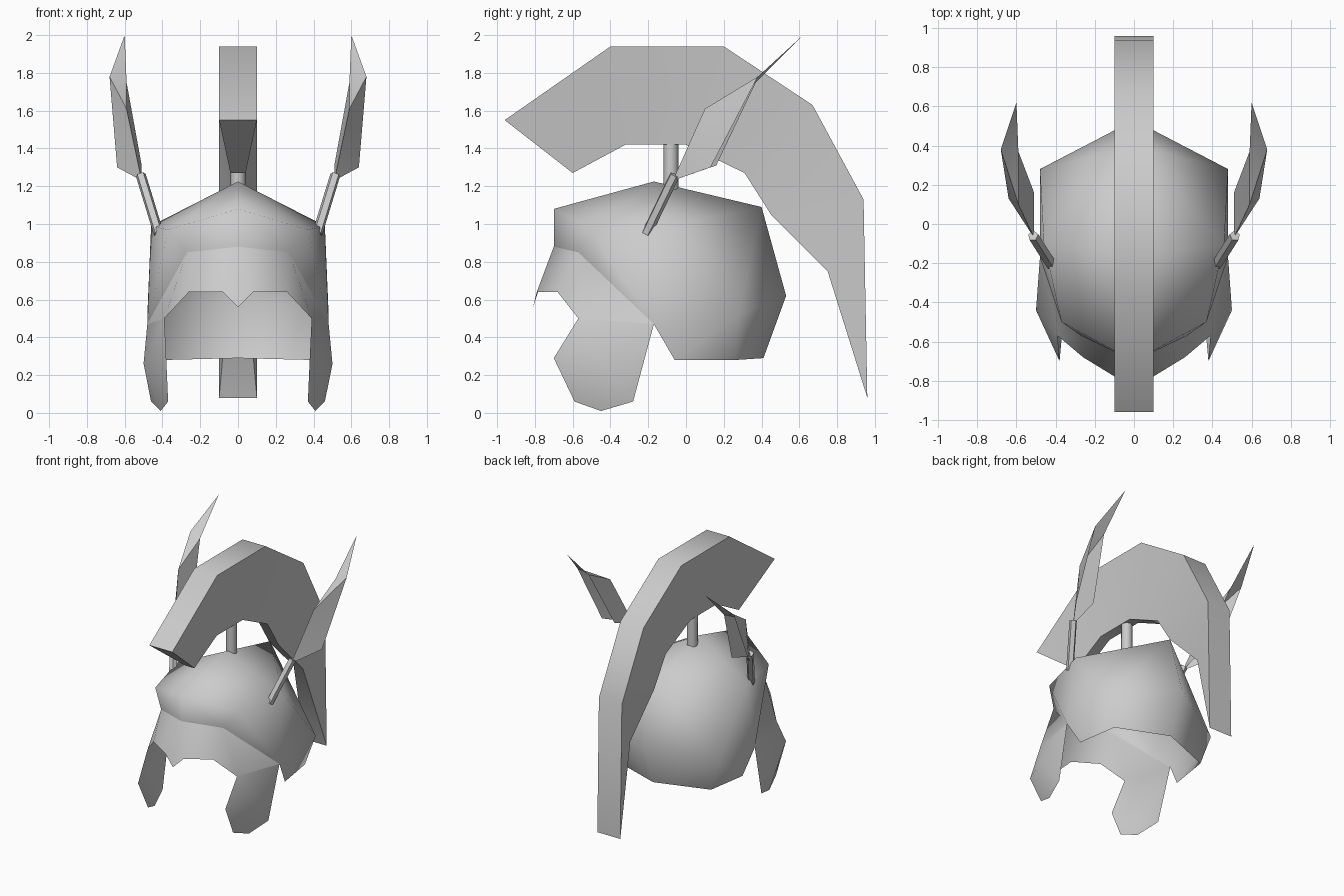
import bpy, bmesh, math
from mathutils import Vector

if "Cube" in bpy.data.objects:
    bpy.data.objects.remove(bpy.data.objects["Cube"], do_unlink=True)

grey = bpy.data.materials.new("plain_grey")
grey.use_nodes = True
colour = (0.6, 0.6, 0.6, 1)
grey.diffuse_color = colour
grey.node_tree.nodes["Principled BSDF"].inputs["Base Color"].default_value = colour


def build(name, points, faces, angle, mirror=True):
    """Make an object from named points; each face is a string of point names."""
    bm = bmesh.new()
    v = {k: bm.verts.new(p) for k, p in points.items()}
    for f in faces:
        bm.faces.new([v[k] for k in f])
    bmesh.ops.recalc_face_normals(bm, faces=bm.faces)
    # open shells: make the outside face away from the middle of the head
    if mirror:
        centre = Vector((0, -0.1, 0.6))
        out = sum((f.calc_center_median() - centre).dot(f.normal) * f.calc_area() for f in bm.faces)
        if out < 0:
            bmesh.ops.reverse_faces(bm, faces=bm.faces)
    mesh = bpy.data.meshes.new(name)
    bm.to_mesh(mesh)
    bm.free()
    mesh.materials.append(grey)
    ob = bpy.data.objects.new(name, mesh)
    bpy.context.collection.objects.link(ob)
    if mirror:
        mod = ob.modifiers.new("mirror", 'MIRROR')
        mod.merge_threshold = 0.002
    bpy.ops.object.select_all(action='DESELECT')
    ob.select_set(True)
    bpy.context.view_layer.objects.active = ob
    bpy.ops.object.shade_smooth_by_angle(angle=math.radians(angle))
    return ob


# Skull shell, open below and at the face
build("helmet_dome", {
    "A": (0, -0.17, 1.225),    # crown
    "F": (0, -0.70, 1.08),     # forehead
    "C": (0.37, -0.50, 0.97),  # temple
    "S": (0.46, -0.10, 0.99),  # side
    "B": (0, 0.40, 1.09),      # upper back
    "M": (0, 0.53, 0.62),      # middle back
    "K": (0.48, 0.28, 0.52),   # back corner
    "J": (0.48, -0.17, 0.47),  # cheek hinge
    "R": (0.45, -0.06, 0.28), "Q": (0.40, 0.26, 0.28), "P": (0, 0.41, 0.29),  # rim
    "W": (0, -0.70, 0.88), "X": (0.27, -0.57, 0.85),  # brow
}, ["AFC", "ACS", "ASB", "SKB", "BKM", "SJK", "JRK", "RQK", "KQPM",
    "FWXC", "CXJ", "CJS"], 80)

# Visor with the nose point
build("visor", {
    "W": (0, -0.70, 0.88), "X": (0.27, -0.57, 0.85), "J": (0.48, -0.17, 0.47),
    "N": (0, -0.81, 0.56), "a": (0.08, -0.79, 0.64), "b": (0.26, -0.68, 0.64),
    "c": (0.39, -0.57, 0.50),
}, ["WNa", "WabX", "Xbc", "XcJ"], 60)

# Cheek guards, fanned round a bulging middle
build("cheek_guards", {
    "c": (0.39, -0.57, 0.50), "d": (0.38, -0.70, 0.29), "e": (0.37, -0.59, 0.06),
    "f": (0.41, -0.45, 0.01), "g": (0.46, -0.28, 0.06), "J": (0.48, -0.17, 0.47),
    "m": (0.50, -0.44, 0.26),
}, ["cdm", "dem", "efm", "fgm", "gJm", "Jcm"], 60)

# Side feathers: folded blade
build("feather_blades", {
    "s": (0.51, -0.07, 1.23), "i": (0.51, 0.16, 1.31), "o": (0.64, 0.13, 1.30),
    "m": (0.59, 0.10, 1.61), "u": (0.68, 0.38, 1.78), "v": (0.59, 0.37, 1.75),
    "t": (0.60, 0.62, 2.0),
}, ["som", "smi", "oum", "mvi", "muv", "utv"], 60)


def rod(name, start, end, radius, sides):
    """Straight prism between two points."""
    start, end = Vector(start), Vector(end)
    axis = end - start
    bpy.ops.mesh.primitive_cylinder_add(vertices=sides, radius=radius, depth=axis.length,
                                        location=(start + end) / 2)
    ob = bpy.context.object
    ob.rotation_euler = axis.to_track_quat('Z', 'Y').to_euler()
    ob.name = name
    ob.data.materials.append(grey)
    bpy.ops.object.shade_smooth_by_angle(angle=math.radians(50))


for side, label in ((1, "left"), (-1, "right")):
    rod(label + "_feather_stem", (side * 0.42, -0.21, 0.95), (side * 0.515, -0.06, 1.26), 0.028, 5)
rod("crest_post", (0, -0.08, 1.15), (0, -0.08, 1.43), 0.04, 8)

# Crest: wide outer edge, narrow inner edge
outer = [(-0.96, 1.55), (-0.4, 1.94), (0.2, 1.94), (0.67, 1.63), (0.94, 1.13), (0.96, 0.08)]
inner = [(-0.6, 1.27), (-0.32, 1.42), (0.0, 1.42), (0.31, 1.27), (0.45, 1.05), (0.75, 0.75)]
points, faces = {}, []
for n, (o, i) in enumerate(zip(outer, inner)):
    ring = [(0.1, *o), (-0.1, *o), (-0.04, *i), (0.04, *i)]
    points.update({(n, k): p for k, p in enumerate(ring)})
    if n:
        faces += [[(n - 1, k), (n, k), (n, (k + 1) % 4), (n - 1, (k + 1) % 4)] for k in range(4)]
for n in (0, len(outer) - 1):
    faces.append([(n, k) for k in range(4)])
build("crest", points, faces, 40, mirror=False)
